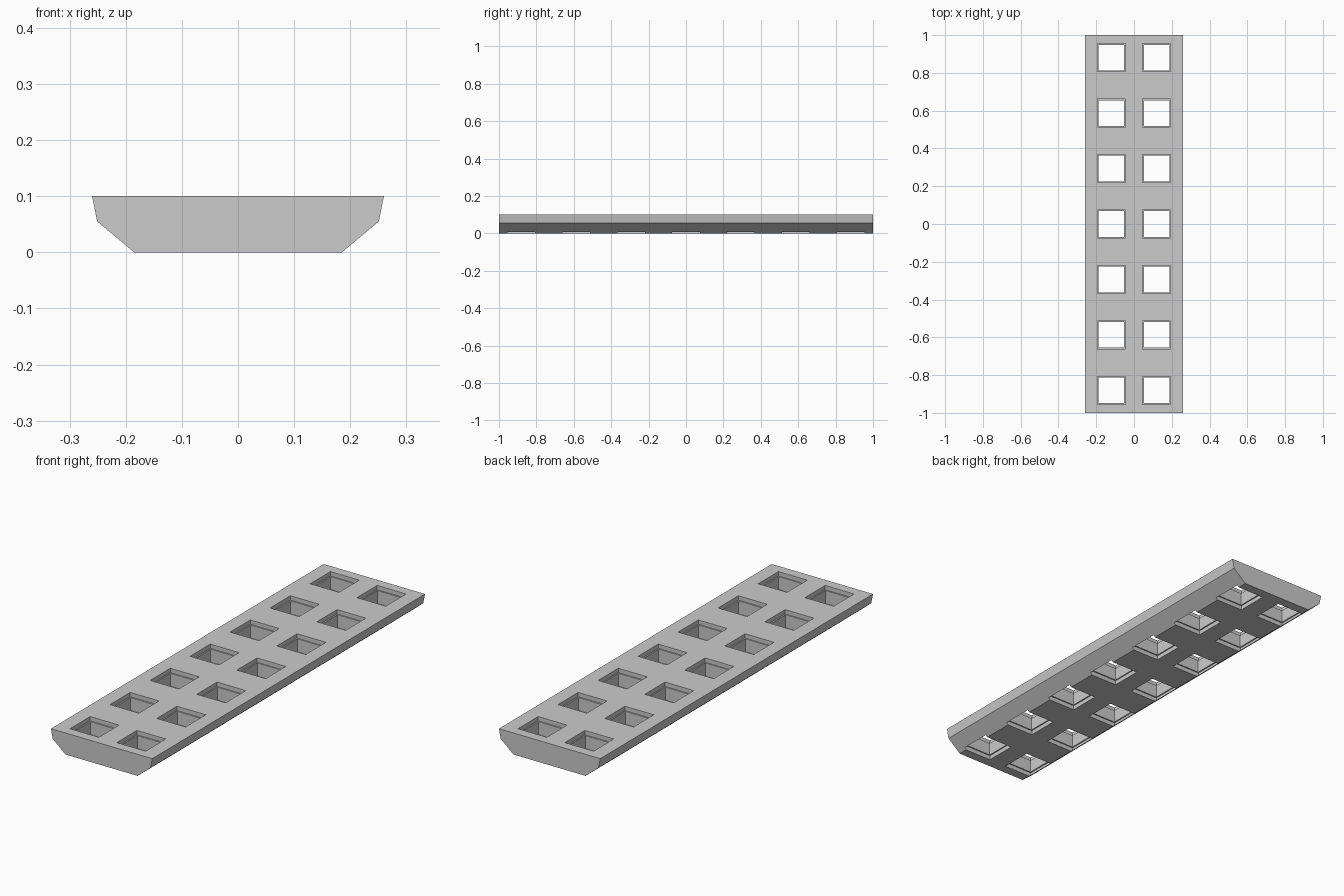
import bpy
import bmesh

cube = bpy.data.objects.get("Cube")
if cube:
    bpy.data.objects.remove(cube, do_unlink=True)

grey = bpy.data.materials.new("light_grey")
grey.use_nodes = True
colour = (0.6, 0.6, 0.6, 1)
grey.diffuse_color = colour
grey.node_tree.nodes["Principled BSDF"].inputs["Base Color"].default_value = colour


def add_rings(bm, rings):
    """Bridge a list of equal-length point rings and cap both ends."""
    loops = [[bm.verts.new(p) for p in ring] for ring in rings]
    for a, b in zip(loops, loops[1:]):
        for i in range(len(a)):
            j = (i + 1) % len(a)
            bm.faces.new((a[i], a[j], b[j], b[i]))
    bm.faces.new(loops[0][::-1])
    bm.faces.new(loops[-1])


def make_object(name, bm):
    bmesh.ops.recalc_face_normals(bm, faces=bm.faces)
    mesh = bpy.data.meshes.new(name)
    bm.to_mesh(mesh)
    bm.free()
    mesh.materials.append(grey)
    obj = bpy.data.objects.new(name, mesh)
    bpy.context.collection.objects.link(obj)
    return obj


# Solid plank: a mirrored half profile swept along y
half = [(0.185, 0), (0.251, 0.055), (0.26, 0.1)]
profile = half + [(-x, z) for x, z in reversed(half)]
bm = bmesh.new()
add_rings(bm, [[(x, y, z) for x, z in profile] for y in (-1, 1)])
plank = make_object("perforated_plank", bm)

# Square through holes, slightly wider at the top and bottom rims
WIDE, NARROW, RIM = 0.074, 0.068, 0.02
steps = [(-0.05, WIDE), (RIM, WIDE), (RIM, NARROW),
         (0.1 - RIM, NARROW), (0.1 - RIM, WIDE), (0.15, WIDE)]
corners = [(-1, -1), (1, -1), (1, 1), (-1, 1)]
bm = bmesh.new()
for cx in (-0.12, 0.12):
    for row in range(-3, 4):
        cy = row * 0.2935
        add_rings(bm, [[(cx + sx * r, cy + sy * r, z) for sx, sy in corners]
                       for z, r in steps])
cutter = make_object("hole_cutter", bm)

# Cut the holes, then drop the cutter
cut = plank.modifiers.new("holes", "BOOLEAN")
cut.operation = "DIFFERENCE"
cut.solver = "EXACT"
cut.object = cutter
bpy.context.view_layer.objects.active = plank
bpy.ops.object.modifier_apply(modifier=cut.name)
bpy.data.objects.remove(cutter, do_unlink=True)
